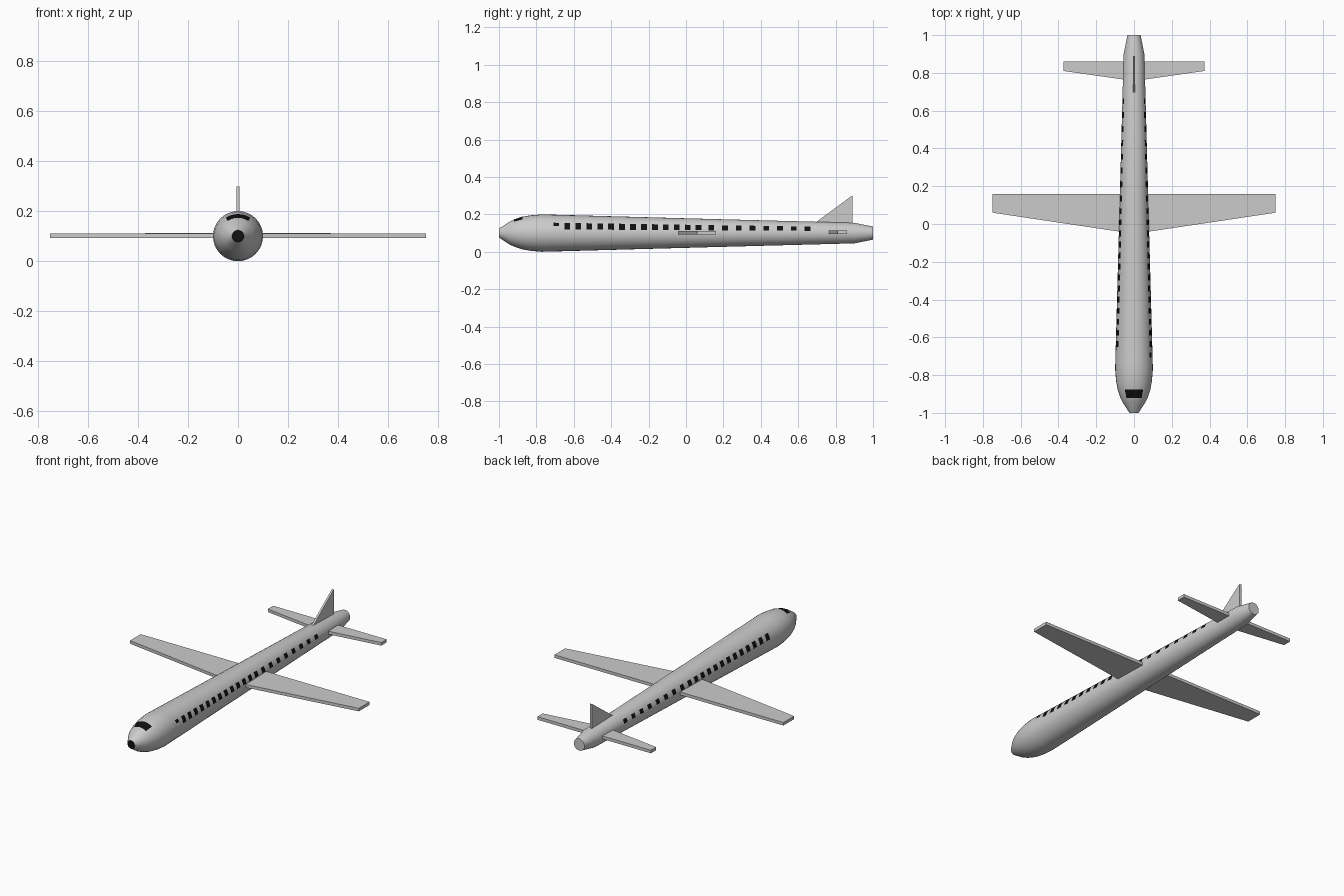
import bpy, bmesh
from math import sin, cos, radians

if "Cube" in bpy.data.objects:
    bpy.data.objects.remove(bpy.data.objects["Cube"])

AXIS_Z = 0.1
SIDES = 32
STEP = 360 / SIDES

# Fuselage profile: (y, radius)
PROFILE = [(-1, 0.024), (-0.945, 0.06), (-0.92, 0.072), (-0.875, 0.087), (-0.83, 0.095),
           (-0.77, 0.1), (-0.73, 0.099), (0.09, 0.0765), (0.9, 0.055), (1, 0.035)]


def radius_at(y):
    for (y0, r0), (y1, r1) in zip(PROFILE, PROFILE[1:]):
        if y <= y1:
            return r0 + (r1 - r0) * (y - y0) / (y1 - y0)
    return PROFILE[-1][1]


def on_hull(angle, y, lift=0.0):
    r = radius_at(y) + lift
    a = radians(angle)
    return (r * cos(a), y, AXIS_Z + r * sin(a))


def finish(name, bm, mat=None, smooth=False):
    mesh = bpy.data.meshes.new(name)
    bm.to_mesh(mesh)
    bm.free()
    obj = bpy.data.objects.new(name, mesh)
    bpy.context.collection.objects.link(obj)
    if mat:
        mesh.materials.append(mat)
    if smooth:
        bpy.ops.object.select_all(action='DESELECT')
        obj.select_set(True)
        bpy.context.view_layer.objects.active = obj
        bpy.ops.object.shade_smooth_by_angle(angle=radians(35))
    return obj


def hull_patch(bm, a0, a1, y0, y1, lift=0.0012):
    # Panel that follows the facets of the hull
    for i in range(round((a1 - a0) / STEP)):
        a, b = a0 + i * STEP, a0 + (i + 1) * STEP
        corners = [(a, y0), (a, y1), (b, y1), (b, y0)]
        bm.faces.new([bm.verts.new(on_hull(t, y, lift)) for t, y in corners])


def slab(name, outline, thickness, place):
    # Flat outline extruded evenly to both sides
    bm = bmesh.new()
    lo = [bm.verts.new(place(u, v, -thickness / 2)) for u, v in outline]
    hi = [bm.verts.new(place(u, v, thickness / 2)) for u, v in outline]
    bm.faces.new(lo)
    bm.faces.new(hi)
    n = len(outline)
    for i in range(n):
        j = (i + 1) % n
        bm.faces.new([lo[i], lo[j], hi[j], hi[i]])
    bmesh.ops.recalc_face_normals(bm, faces=bm.faces)
    return finish(name, bm)


black = bpy.data.materials.new("black")
black.diffuse_color = (0.005, 0.005, 0.005, 1)
black.use_nodes = True
black.node_tree.nodes["Principled BSDF"].inputs["Base Color"].default_value = black.diffuse_color

# Fuselage
bm = bmesh.new()
rings = [[bm.verts.new(on_hull(i * STEP, y)) for i in range(SIDES)] for y, _ in PROFILE]
for ra, rb in zip(rings, rings[1:]):
    for i in range(SIDES):
        j = (i + 1) % SIDES
        bm.faces.new([ra[i], rb[i], rb[j], ra[j]])
nose = bm.faces.new(rings[0])
bm.faces.new(rings[-1])
nose.material_index = 1
bmesh.ops.recalc_face_normals(bm, faces=bm.faces)
grey = bpy.data.materials.new("grey")
fuselage = finish("fuselage", bm, grey, smooth=True)
fuselage.data.materials.append(black)

# Cabin windows: closer together ahead of the wing, wider behind
starts = [-0.65 + 0.0585 * i for i in range(13)] + [0.12 + 0.0735 * i for i in range(8)]
for name, a0 in (("right_windows", STEP), ("left_windows", 180 - 3 * STEP)):
    bm = bmesh.new()
    for y in starts:
        hull_patch(bm, a0, a0 + 2 * STEP, y, y + 0.031)
    if name == "right_windows":
        # Extra half-height pane at the front
        hull_patch(bm, 2 * STEP, 3 * STEP, -0.708, -0.68)
    finish(name, bm, black, smooth=True)

# Cockpit windscreen
bm = bmesh.new()
hull_patch(bm, 90 - 3 * STEP, 90 + 3 * STEP, -0.92, -0.875)
finish("windscreen", bm, black, smooth=True)

# Main wing and tailplane, each one slab through the hull
for name, span, back, tip, root, z in (("main_wing", 0.75, 0.16, 0.06, -0.052, 0.102),
                                       ("tailplane", 0.372, 0.86, 0.81, 0.757, 0.104)):
    outline = [(-span, back), (-span, tip), (0, root), (span, tip), (span, back)]
    slab(name, outline, 0.018, lambda u, v, t, z=z: (u, v, z + t))

# Tail fin
slab("tail_fin", [(0.67, 0.14), (0.70, 0.162), (0.885, 0.298), (0.89, 0.298), (0.89, 0.14)],
     0.012, lambda u, v, t: (t, u, v))
